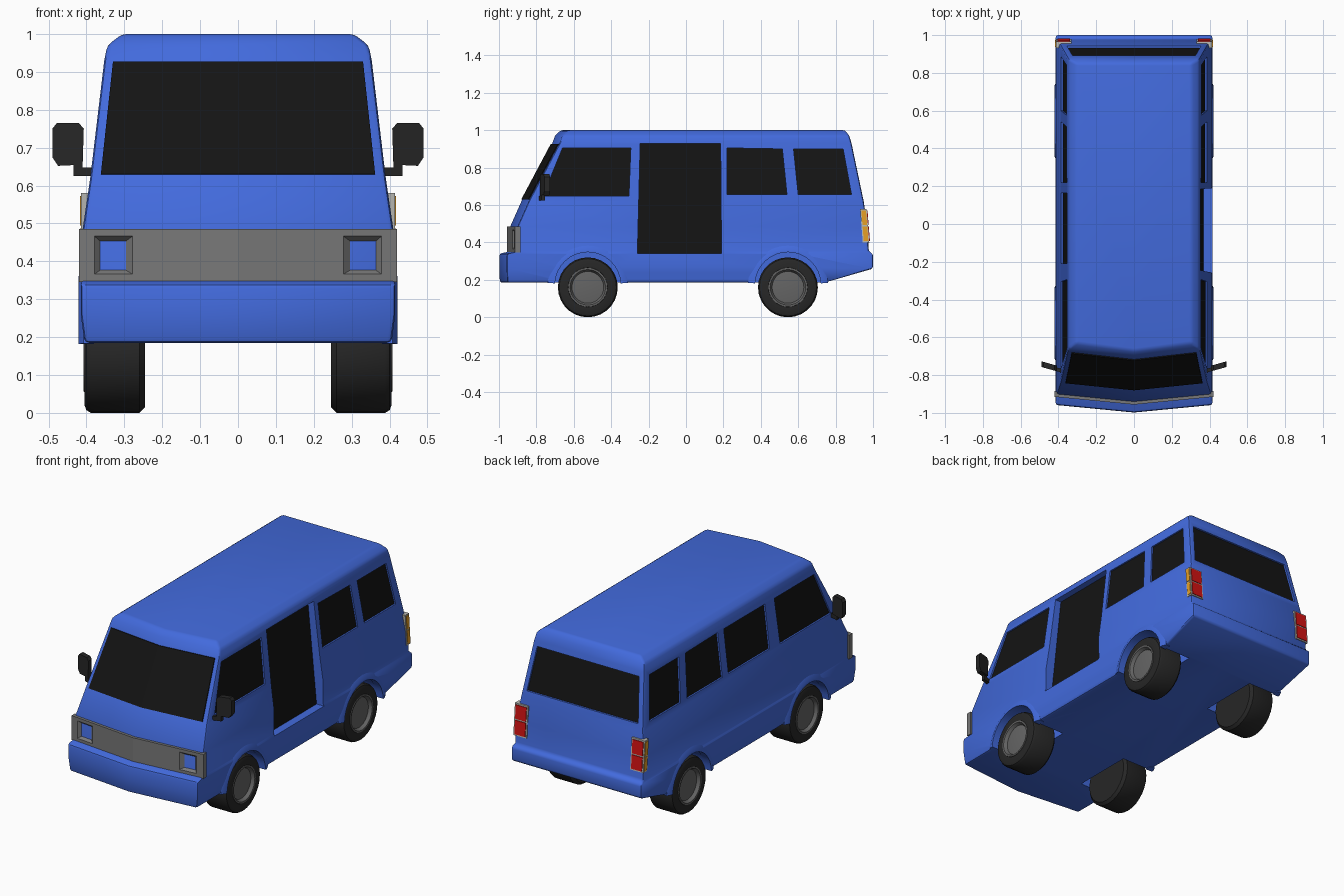
import bpy, bmesh, math
from mathutils import Vector

if "Cube" in bpy.data.objects:
    bpy.data.objects.remove(bpy.data.objects["Cube"])


def material(name, rgb):
    m = bpy.data.materials.new(name)
    m.diffuse_color = (*rgb, 1)
    m.use_nodes = True
    m.node_tree.nodes["Principled BSDF"].inputs["Base Color"].default_value = m.diffuse_color
    return m


BLUE = material("blue_paint", (.055, .145, .72))
GLASS = material("dark_glass", (.007, .007, .007))
RUBBER = material("rubber", (.02, .02, .02))
RIM = material("rim_grey", (.13, .13, .13))
GRILLE = material("grille_grey", (.19, .19, .19))
TRIM = material("lamp_trim", (.5, .5, .47))
RED = material("red_lens", (.65, .006, .006))
AMBER = material("amber_lens", (.8, .35, .02))


def mesh_object(name, bm, mat=None):
    bmesh.ops.recalc_face_normals(bm, faces=bm.faces)
    me = bpy.data.meshes.new(name)
    bm.to_mesh(me)
    bm.free()
    ob = bpy.data.objects.new(name, me)
    bpy.context.collection.objects.link(ob)
    if mat:
        me.materials.append(mat)
    return ob


def activate(ob):
    bpy.ops.object.select_all(action='DESELECT')
    ob.select_set(True)
    bpy.context.view_layer.objects.active = ob


def smooth(ob, angle=35):
    activate(ob)
    bpy.ops.object.shade_smooth_by_angle(angle=math.radians(angle))


def loft(name, rings, mat=None):
    """Closed solid through a list of rings with equal point counts."""
    bm = bmesh.new()
    rows = [[bm.verts.new(p) for p in r] for r in rings]
    n = len(rows[0])
    for a, b in zip(rows, rows[1:]):
        for i in range(n):
            bm.faces.new((a[i], a[(i + 1) % n], b[(i + 1) % n], b[i]))
    bm.faces.new(rows[0])
    bm.faces.new(rows[-1])
    return mesh_object(name, bm, mat)


def prism(name, pts, shift, mat=None, start=(0, 0, 0)):
    a = [Vector(p) + Vector(start) for p in pts]
    return loft(name, [a, [p + Vector(shift) for p in a]], mat)


def lathe(name, profile, y, z, s, mat, segs=28):
    """Spin an (r, x) profile about the axle."""
    bm = bmesh.new()
    vs = [bm.verts.new((s * x, y + r, z)) for r, x in profile]
    es = [bm.edges.new(p) for p in zip(vs, vs[1:])]
    bmesh.ops.spin(bm, geom=vs + es, cent=(0, y, z), axis=(1, 0, 0),
                   angle=2 * math.pi, steps=segs)
    bmesh.ops.remove_doubles(bm, verts=bm.verts, dist=1e-4)
    ob = mesh_object(name, bm, mat)
    smooth(ob)
    return ob


def cut(ob, cutter):
    activate(ob)
    m = ob.modifiers.new("cut", 'BOOLEAN')
    m.object, m.solver, m.operation = cutter, 'EXACT', 'DIFFERENCE'
    bpy.ops.object.modifier_apply(modifier=m.name)
    bpy.data.objects.remove(cutter)


# Body: plan outlines stacked by height (z, half width, front y, rear y)
LEVELS = [(.185, .405, -.995, .74), (.26, .415, -.998, 1.0), (.34, .415, -.998, 1.0),
          (.352, .41, -.94, .977), (.485, .41, -.94, .97), (.62, .39, -.88, .95),
          (.93, .353, -.715, .885), (.97, .345, -.70, .873), (1.0, .305, -.67, .85)]
body = loft("van_body", [[(0, f, z), (w, f + .04, z), (w, r, z), (0, r, z),
                          (-w, r, z), (-w, f + .04, z)] for z, w, f, r in LEVELS], BLUE)
activate(body)
bev = body.modifiers.new("bevel", 'BEVEL')
bev.width, bev.segments, bev.limit_method, bev.angle_limit = .012, 2, 'ANGLE', math.radians(28)
bpy.ops.object.modifier_apply(modifier=bev.name)


def glazed_opening(name, pts, out):
    """Cut a pocket whose floor is pts, and lay a dark pane on the floor."""
    out = Vector(out)
    cut(body, prism("cutter", pts, out * .2))
    prism(name, pts, out * -.01, GLASS, out * .003)


# Side windows, the second one only on the left; open doorway on the right
WINDOWS = {"cab_window": [(-.765, .648), (-.66, .905), (-.295, .905), (-.305, .648)],
           "second_window": [(-.21, .655), (-.21, .905), (.165, .905), (.165, .655)],
           "third_window": [(.22, .655), (.22, .905), (.515, .9), (.54, .655)],
           "rear_side_window": [(.6, .655), (.575, .9), (.84, .9), (.885, .655)]}
for s, side in ((1, "right"), (-1, "left")):
    for name, yz in WINDOWS.items():
        if s == 1 and name == "second_window":
            continue
        pts = [(s * (.378 - (z - .62) * .1194), y, z) for y, z in yz]
        glazed_opening(f"{side}_{name}", pts, (s, 0, 0))
door = [(-.26, .34), (-.245, .93), (.185, .93), (.19, .34)]
glazed_opening("doorway", [(.365 - (z - .34) * .09, y, z) for y, z in door], (1, 0, 0))

# Rear window
rear = [(-.355, .655), (.355, .655), (.325, .9), (-.325, .9)]
glazed_opening("rear_window", [(x, .936 - (z - .62) * .21, z) for x, z in rear], (0, 1, 0))

# Windscreen, folded along the centre line
screen = [(-.362, .628), (0, .628), (.362, .628), (.33, .925), (0, .925), (-.33, .925)]
pts = [Vector((x, -.88 + (z - .62) * .532 + .04 * abs(x) / (.39 - (z - .62) * .119), z))
       for x, z in screen]
bm = bmesh.new()
vf = [bm.verts.new(p + Vector((0, -.005, .002))) for p in pts]
vb = [bm.verts.new(p + Vector((0, .01, 0))) for p in pts]
for v in (vf, vb):
    bm.faces.new((v[0], v[1], v[4], v[5]))
    bm.faces.new((v[1], v[2], v[3], v[4]))
for i in range(6):
    j = (i + 1) % 6
    bm.faces.new((vf[i], vf[j], vb[j], vb[i]))
mesh_object("windscreen", bm, GLASS)

# Wheels, wheel wells and arch lips
TYRE = [(0, .245), (.145, .245), (.16, .26), (.16, .388), (.153, .4), (.14, .405),
        (.105, .405), (.1, .385), (0, .385)]
HUB = [(.106, .39), (.104, .408), (.095, .408), (.085, .39), (.07, .392), (0, .396)]
LIP = [(.176, .38), (.176, .421), (.188, .421), (.215, .408), (.21, .38)]
for end, wy in (("front", -.525), ("rear", .545)):
    for s, side in ((1, "right"), (-1, "left")):
        circle = [(s * .215, wy + .18 * math.cos(a), .17 + .18 * math.sin(a))
                  for a in (i * math.tau / 32 for i in range(32))]
        cut(body, prism("cutter", circle, (s * .4, 0, 0)))
        lathe(f"{end}_{side}_tyre", TYRE, wy, .16, s, RUBBER)
        lathe(f"{end}_{side}_hub", HUB, wy, .16, s, RIM)
        arcs = [math.radians(3 + 174 * i / 16) for i in range(17)]
        lip = loft(f"{end}_{side}_arch_lip",
                   [[(s * x, wy + r * math.cos(a), .172 + r * math.sin(a)) for r, x in LIP]
                    for a in arcs], BLUE)
        smooth(lip)
smooth(body)

# Grille band, with tapered headlight recesses
plan = [(-.42, -.915), (0, -.956), (.42, -.915), (.42, -.885), (0, -.925), (-.42, -.885)]
grille = prism("grille_band", [(x, y, .345) for x, y in plan], (0, 0, .14), GRILLE)
for s in (1, -1):
    rings = []
    for x0, x1, z0, z1, d in ((.265, .39, .358, .476, -.012), (.298, .362, .378, .452, .018)):
        rings.append([(s * x, -.956 + .0976 * x + d, z)
                      for x, z in ((x0, z0), (x1, z0), (x1, z1), (x0, z1))])
    cut(grille, loft("cutter", rings))

for s, side in ((1, "right"), (-1, "left")):
    # Mirrors
    head = [(.41, .655), (.475, .652), (.49, .675), (.49, .75), (.478, .765),
            (.42, .765), (.407, .75)]
    arm = [(.375, .625), (.434, .625), (.434, .658), (.41, .658), (.41, .648), (.375, .648)]
    for part, poly, t in (("mirror", head, .03), ("mirror_arm", arm, .02)):
        prism(f"{side}_{part}", [(s * x, -.785 + (x - .39) * .28, z) for x, z in poly],
              (0, t, 0), RUBBER)

    # Tail lamps: trim housing, two red lenses behind, two amber ones at the side
    back = lambda z: .98 - (z - .4) * .08
    quad = lambda z0, z1, a, b: [(0, back(z0) - a, z0), (0, back(z0) + b, z0),
                                 (0, back(z1) + b, z1), (0, back(z1) - a, z1)]
    prism(f"{side}_lamp_housing", quad(.4, .58, .035, 0), (s * .084, 0, 0), TRIM, (s * .33, 0, 0))
    for tag, z0, z1 in (("lower", .408, .486), ("upper", .494, .572)):
        prism(f"{side}_{tag}_red_lens", quad(z0, z1, .01, .004), (s * .068, 0, 0), RED,
              (s * .338, 0, 0))
        prism(f"{side}_{tag}_amber_lens", quad(z0, z1, .029, -.004), (s * .017, 0, 0), AMBER,
              (s * .4, 0, 0))
